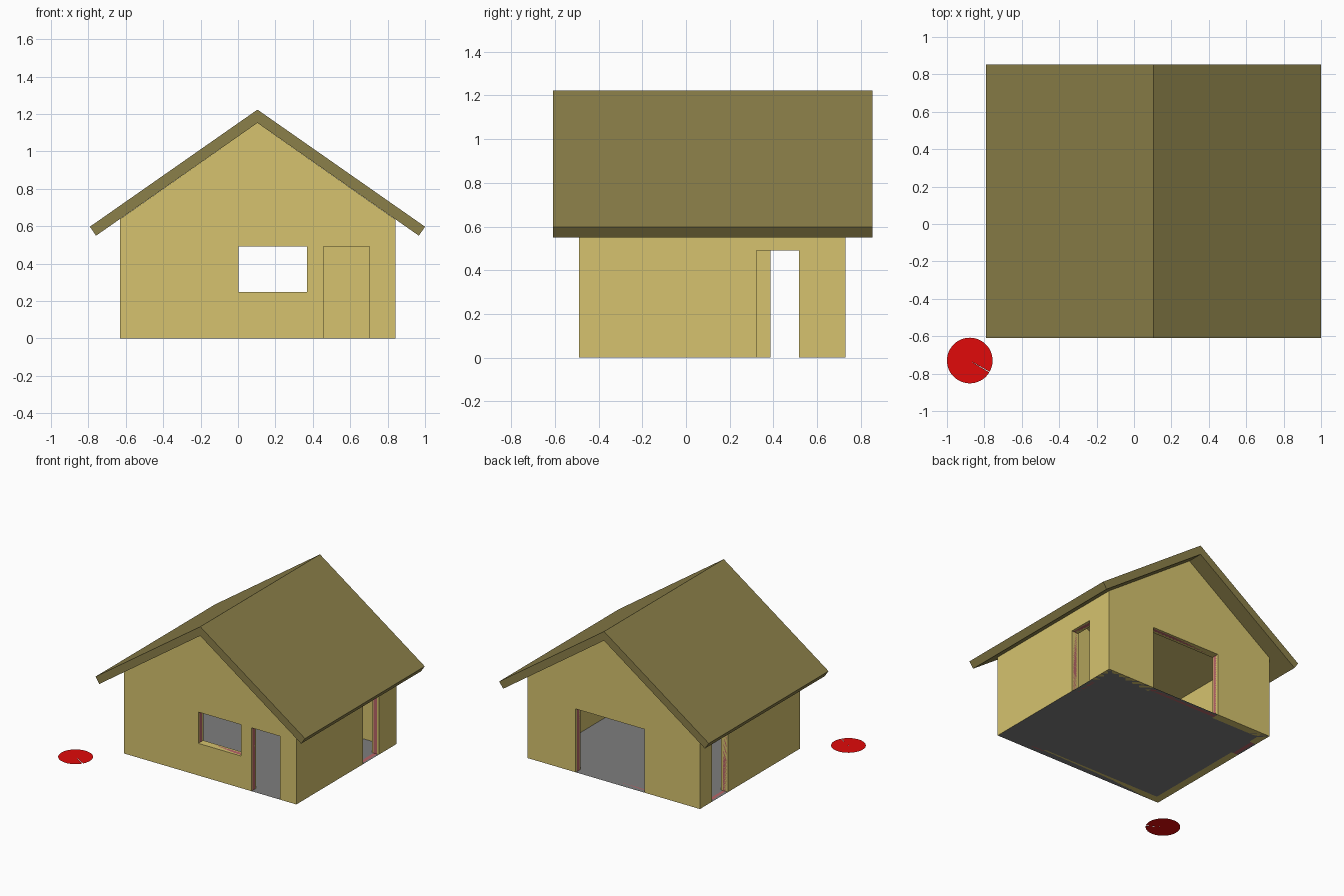
import bpy, bmesh
from math import radians, cos, sin
from mathutils import Vector

if "Cube" in bpy.data.objects:
    bpy.data.objects.remove(bpy.data.objects["Cube"])

X0, X1, Y0, Y1 = -0.631, 0.842, -0.49, 0.731   # wall footprint
RIDGE, T, SLOPE = 0.104, 0.06, 0.70            # ridge x, wall thickness, roof slope
FRAME_W, FRAME_D, TOP = 0.024, 0.03, 0.49      # frame width, depth, shared head height


def material(name, rgb):
    m = bpy.data.materials.new(name)
    m.diffuse_color = (*rgb, 1)
    m.use_nodes = True
    m.node_tree.nodes["Principled BSDF"].inputs["Base Color"].default_value = m.diffuse_color
    return m


def finish(name, bm, mat=None):
    bmesh.ops.recalc_face_normals(bm, faces=bm.faces)
    me = bpy.data.meshes.new(name)
    bm.to_mesh(me)
    bm.free()
    ob = bpy.data.objects.new(name, me)
    bpy.context.collection.objects.link(ob)
    if mat:
        me.materials.append(mat)
    return ob


def prism(name, points, direction, mat=None, border=None):
    """Extrude a planar outline; with border, only a ring of that width."""
    bm = bmesh.new()
    face = bm.faces.new([bm.verts.new(p) for p in points])
    faces = [face]
    if border:
        faces = bmesh.ops.inset_individual(bm, faces=[face], thickness=border)["faces"]
        bmesh.ops.delete(bm, geom=[face], context='FACES_ONLY')
        faces = list(bm.faces)
    ext = bmesh.ops.extrude_face_region(bm, geom=faces, use_keep_orig=True)
    verts = [v for v in ext["geom"] if isinstance(v, bmesh.types.BMVert)]
    bmesh.ops.translate(bm, verts=verts, vec=direction)
    return finish(name, bm, mat)


def cut(target, cutter):
    mod = target.modifiers.new("cut", 'BOOLEAN')
    mod.operation, mod.solver, mod.object = 'DIFFERENCE', 'EXACT', cutter
    bpy.context.view_layer.objects.active = target
    bpy.ops.object.modifier_apply(modifier=mod.name)
    bpy.data.objects.remove(cutter)


yellow = material("wall_yellow", (0.67, 0.545, 0.156))
olive = material("roof_olive", (0.26, 0.215, 0.067))
pink = material("frame_pink", (0.48, 0.13, 0.14))
red = material("disc_red", (0.75, 0.003, 0.003))
grey = material("floor_grey", (0.21, 0.21, 0.21))


def under(x):
    return 1.152 - SLOPE * abs(x - RIDGE)      # roof underside height


# Gabled wall shell
gable = [(X0, 0), (X1, 0), (X1, under(X1)), (RIDGE, under(RIDGE)), (X0, under(X0))]
walls = prism("walls", [(x, Y0, z) for x, z in gable], (0, Y1 - Y0, 0), yellow)
room = [(X0 + T, Y0 + T, -0.1), (X1 - T, Y0 + T, -0.1),
        (X1 - T, Y1 - T, -0.1), (X0 + T, Y1 - T, -0.1)]
cut(walls, prism("room_cutter", room, (0, 0, 2)))

# Openings: name, wall normal axis, outer face, inward sign, extent, sill
openings = [
    ("front_window", 'y', Y0, 1, 0.004, 0.37, 0.248),
    ("front_door", 'y', Y0, 1, 0.457, 0.703, 0),
    ("back_door", 'y', Y1, -1, -0.157, 0.432, 0),
    ("right_door", 'x', X1, -1, 0.322, 0.518, 0),
    ("left_door", 'x', X0, 1, 0.387, 0.583, 0),
]
for name, axis, face, sign, a, b, sill in openings:
    def rect(depth, low):
        d = face + sign * depth
        uv = [(a, low), (b, low), (b, TOP), (a, TOP)]
        return [(u, d, z) if axis == 'y' else (d, u, z) for u, z in uv]
    inward = Vector((0, sign, 0) if axis == 'y' else (sign, 0, 0))
    cut(walls, prism(name + "_cutter", rect(-0.05, sill or -0.05), inward * (T + 0.1)))
    prism(name + "_frame", rect((T - FRAME_D) / 2, sill), inward * FRAME_D, pink, FRAME_W)

# Roof: one chevron profile run front to back
half = [(0.896, 0.597), (0.863, 0.549)]
chevron = [(RIDGE - half[0][0], half[0][1]), (RIDGE, 1.223), (RIDGE + half[0][0], half[0][1]),
           (RIDGE + half[1][0], half[1][1]), (RIDGE, 1.152), (RIDGE - half[1][0], half[1][1])]
prism("roof", [(x, -0.61, z) for x, z in chevron], (0, 1.463, 0), olive)

# Floor sheet
bm = bmesh.new()
bm.faces.new([bm.verts.new(p) for p in
              [(X0, Y0, 0), (X1, Y0, 0), (X1, Y1, 0), (X0, Y1, 0)]])
finish("floor", bm, grey)

# Flat red ground disc with a hairline slit
bm = bmesh.new()
rim = []
for i in range(49):
    t = radians(-29.5 + 358 * i / 48)
    rim.append(bm.verts.new((-0.878 + 0.122 * cos(t), -0.73 + 0.122 * sin(t), 0)))
hub = bm.verts.new((-0.878, -0.73, 0))
for p, q in zip(rim, rim[1:]):
    bm.faces.new((hub, p, q))
finish("ground_disc", bm, red)
